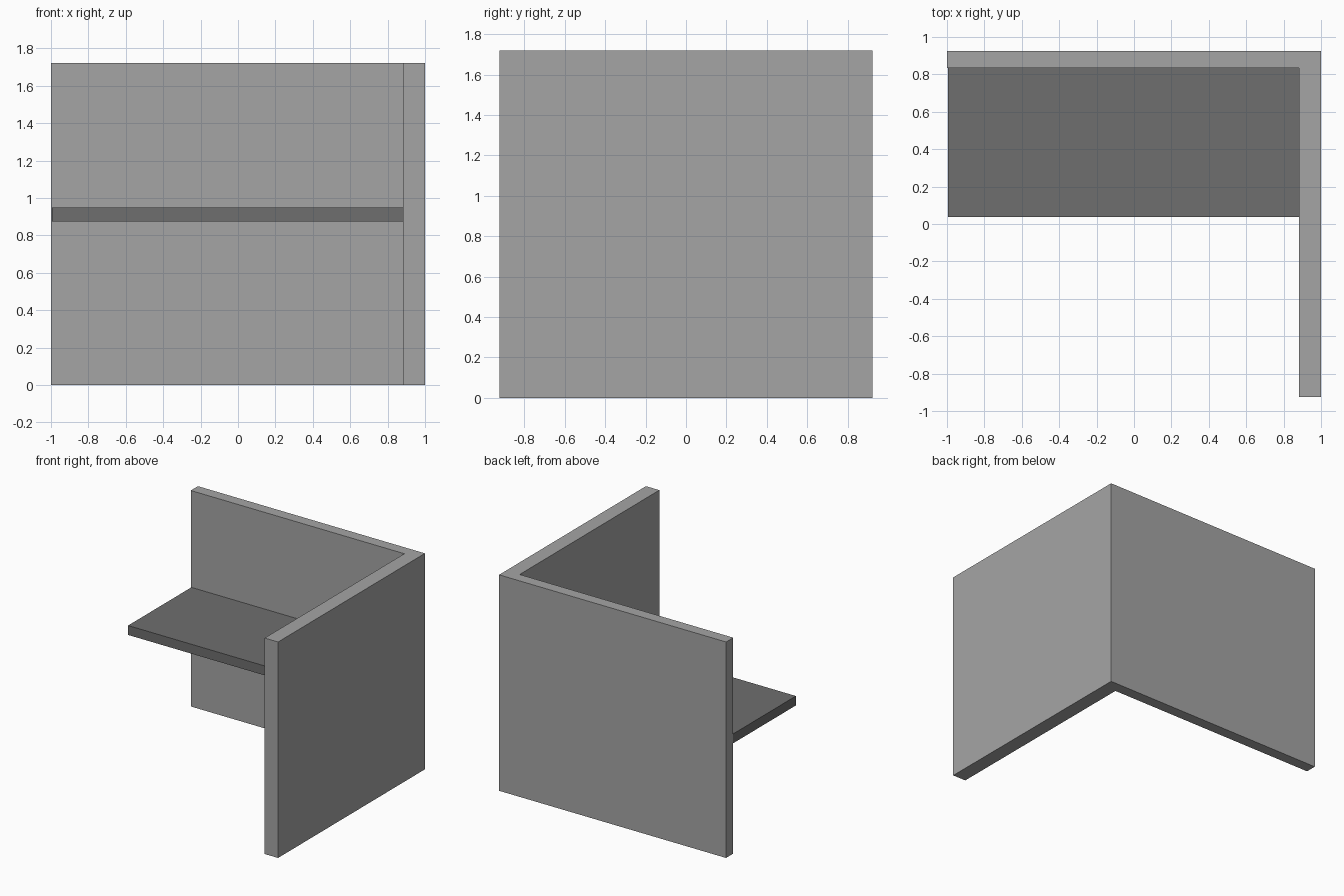
import bpy, bmesh

if "Cube" in bpy.data.objects:
    bpy.data.objects.remove(bpy.data.objects["Cube"])

def material(name, value):
    m = bpy.data.materials.new(name)
    m.diffuse_color = (value, value, value, 1)
    m.use_nodes = True
    m.node_tree.nodes["Principled BSDF"].inputs["Base Color"].default_value = m.diffuse_color
    return m

def extrude_profile(name, points, z0, z1, mat):
    bm = bmesh.new()
    face = bm.faces.new([bm.verts.new((x, y, z0)) for x, y in points])
    out = bmesh.ops.extrude_face_region(bm, geom=[face])
    tops = [v for v in out["geom"] if isinstance(v, bmesh.types.BMVert)]
    bmesh.ops.translate(bm, verts=tops, vec=(0, 0, z1 - z0))
    bmesh.ops.recalc_face_normals(bm, faces=bm.faces)
    mesh = bpy.data.meshes.new(name)
    bm.to_mesh(mesh)
    bm.free()
    mesh.materials.append(mat)
    obj = bpy.data.objects.new(name, mesh)
    bpy.context.collection.objects.link(obj)
    return obj

light_grey = material("light grey", 0.376)
dark_grey = material("dark grey", 0.156)

# L-shaped corner: back wall and right side wall
extrude_profile("corner_walls",
                [(-1, 0.924), (-1, 0.834), (0.882, 0.834),
                 (0.882, -0.924), (1, -0.924), (1, 0.924)],
                0, 1.72, light_grey)

# Shelf across the back wall
extrude_profile("shelf",
                [(-0.995, 0.038), (0.882, 0.038), (0.882, 0.834), (-0.995, 0.834)],
                0.875, 0.95, dark_grey)
